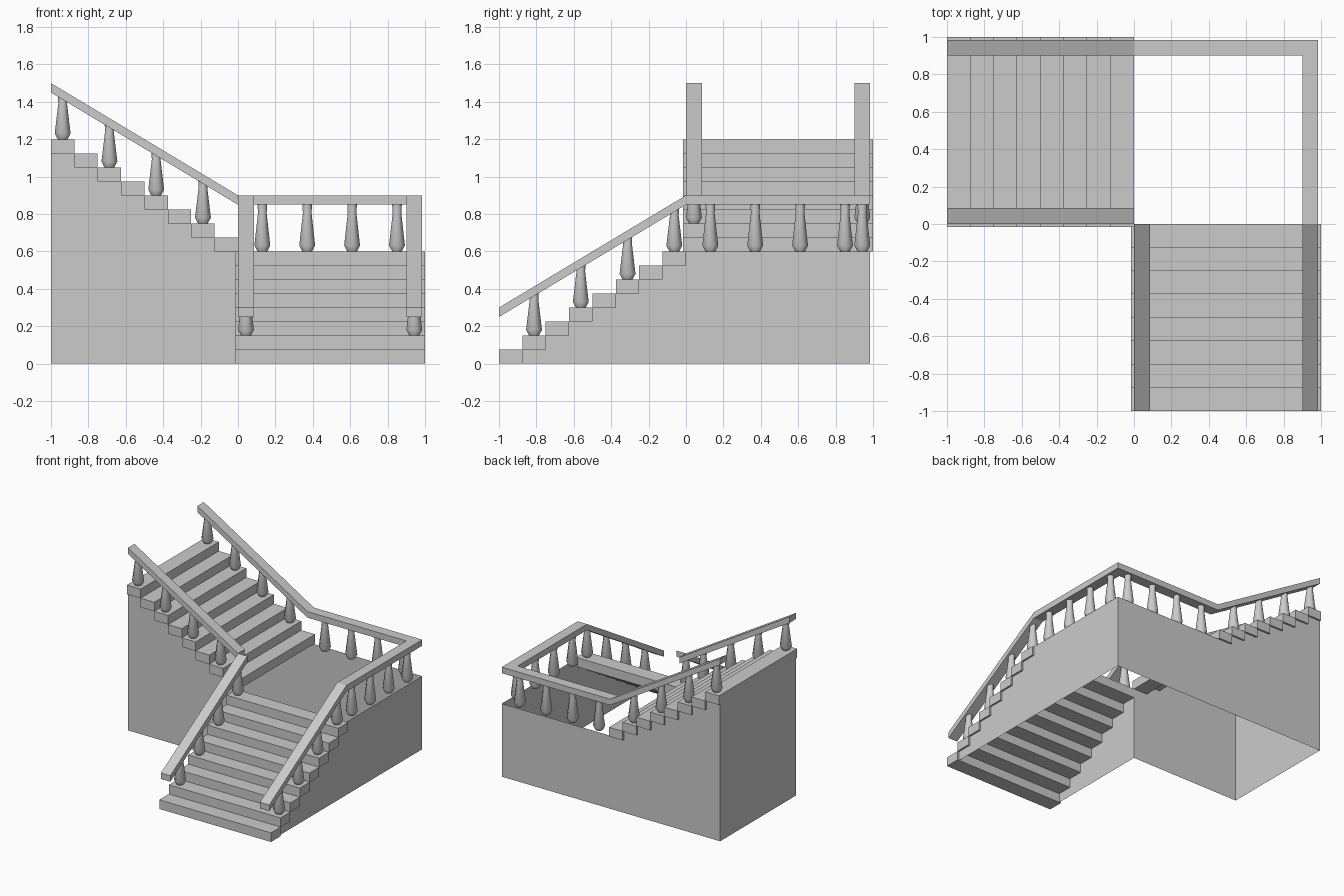
import bpy, bmesh
from math import cos, sin, pi
from mathutils import Vector

cube = bpy.data.objects.get("Cube")
if cube:
    bpy.data.objects.remove(cube, do_unlink=True)

RISE, RUN, STEPS = 0.075, 0.125, 8
LANDING = RISE * STEPS          # landing height
EDGE = 0.985                    # outer wall plane
OVER = 0.015                    # tread overhang past the walls
RAIL_W, RAIL_T = 0.085, 0.05

stone = bpy.data.materials.new("grey stone")
stone.use_nodes = True
colour = (0.6, 0.6, 0.6, 1)
stone.diffuse_color = colour
stone.node_tree.nodes["Principled BSDF"].inputs["Base Color"].default_value = colour


def finish(name, bm):
    mesh = bpy.data.meshes.new(name)
    bm.to_mesh(mesh)
    bm.free()
    mesh.materials.append(stone)
    obj = bpy.data.objects.new(name, mesh)
    bpy.context.collection.objects.link(obj)
    return obj


def box(name, lo, hi):
    bm = bmesh.new()
    bmesh.ops.create_cube(bm, size=1)
    for v in bm.verts:
        v.co = Vector([(a + b) / 2 + c * (b - a) for a, b, c in zip(lo, hi, v.co)])
    return finish(name, bm)


def wall(name, points, outward):
    """Single sheet wall facing the outward direction."""
    bm = bmesh.new()
    face = bm.faces.new([bm.verts.new(p) for p in points])
    face.normal_update()
    if face.normal.dot(Vector(outward)) < 0:
        face.normal_flip()
    return finish(name, bm)


def rail(name, outer, inner, heights):
    """Rectangular handrail swept between two plan outlines."""
    bm = bmesh.new()
    rings = []
    for o, i, z in zip(outer, inner, heights):
        low = z - RAIL_T
        rings.append([bm.verts.new(p) for p in
                      ((*o, low), (*o, z), (*i, z), (*i, low))])
    for a, b in zip(rings, rings[1:]):
        for k in range(4):
            n = (k + 1) % 4
            bm.faces.new((a[k], a[n], b[n], b[k]))
    bm.faces.new(rings[0])
    bm.faces.new(rings[-1])
    bmesh.ops.recalc_face_normals(bm, faces=bm.faces)
    return finish(name, bm)


def baluster(name, x, y, z, height, sides=8):
    """Tapered post turned from a short profile of (radius, height share)."""
    profile = ((0.028, 0), (0.046, 0.13), (0.025, 0.82), (0.028, 1))
    bm = bmesh.new()
    rings = []
    for r, share in profile:
        angles = [2 * pi * (k + 0.5) / sides for k in range(sides)]
        rings.append([bm.verts.new((x + r * cos(a), y + r * sin(a), z + share * height))
                      for a in angles])
    for a, b in zip(rings, rings[1:]):
        for k in range(sides):
            n = (k + 1) % sides
            bm.faces.new((a[k], a[n], b[n], b[k])).smooth = True
    bm.faces.new(rings[0][::-1])
    bm.faces.new(rings[-1])
    for e in bm.edges:
        if len(e.link_faces) == 2 and e.calc_face_angle(0) > 0.9:
            e.smooth = False
    return finish(name, bm)


# Treads of both flights
for i in range(STEPS):
    y, z = -1 + RUN * i, RISE * i
    box("lower_step", (-OVER, y, z), (EDGE + OVER, y + RUN, z + RISE))
    x, z = -RUN * i, LANDING + RISE * i
    box("upper_step", (x - RUN, -OVER, z), (x, EDGE + OVER, z + RISE))

# Stepped outlines that follow the undersides of the treads
lower_top, upper_top = [], []
for i in range(STEPS):
    a, z = RUN * i, RISE * i
    if i:
        lower_top += [(-1 + a, z), (-1 + a + RUN, z)]
    upper_top += [(-a, LANDING + z), (-a - RUN, LANDING + z)]
first = -1 + RUN

# Walls under the stairs and around the open landing
wall("lower_inner_wall", [(0, first, 0)] + [(0, y, z) for y, z in lower_top] + [(0, 0, 0)],
     (-1, 0, 0))
wall("lower_outer_wall", [(EDGE, first, 0)] + [(EDGE, y, z) for y, z in lower_top]
     + [(EDGE, 0, LANDING), (EDGE, EDGE, LANDING), (EDGE, EDGE, 0)], (1, 0, 0))
wall("upper_inner_wall", [(0, 0, 0)] + [(x, 0, z) for x, z in upper_top] + [(-1, 0, 0)],
     (0, -1, 0))
wall("back_wall", [(EDGE, EDGE, 0), (EDGE, EDGE, LANDING)]
     + [(x, EDGE, z) for x, z in upper_top] + [(-1, EDGE, 0)], (0, 1, 0))
top = LANDING * 2 - RISE
wall("end_wall", [(-1, 0, 0), (-1, 0, top), (-1, EDGE, top), (-1, EDGE, 0)], (-1, 0, 0))

# Handrails
low, mid, high = 0.3, 0.9, 1.5
inn = EDGE - RAIL_W
rail("outer_rail",
     [(EDGE, -1), (EDGE, 0), (EDGE, EDGE), (0, EDGE), (-1, EDGE)],
     [(inn, -1), (inn, 0), (inn, inn), (0, inn), (-1, inn)],
     [low, mid, mid, mid, high])
rail("lower_inner_rail", [(0, -1), (0, 0)], [(RAIL_W, -1), (RAIL_W, 0)], [low, mid])
rail("upper_inner_rail", [(0, 0), (-1, 0)], [(0, RAIL_W), (-1, RAIL_W)], [mid, high])

# Balusters on every second tread and along the landing
near, far = RAIL_W / 2, EDGE - RAIL_W / 2
for i in range(1, STEPS, 2):
    along = RUN * (i + 0.5)
    z = RISE * (i + 1)
    for side in (near, far):
        baluster("lower_baluster", side, -1 + along, z, 0.235)
        baluster("upper_baluster", -along, side, LANDING + z, 0.235)
for k in range(4):
    along = 0.13 + 0.24 * k
    baluster("landing_side_baluster", far, along, LANDING, 0.25)
    baluster("landing_back_baluster", along, far, LANDING, 0.25)
